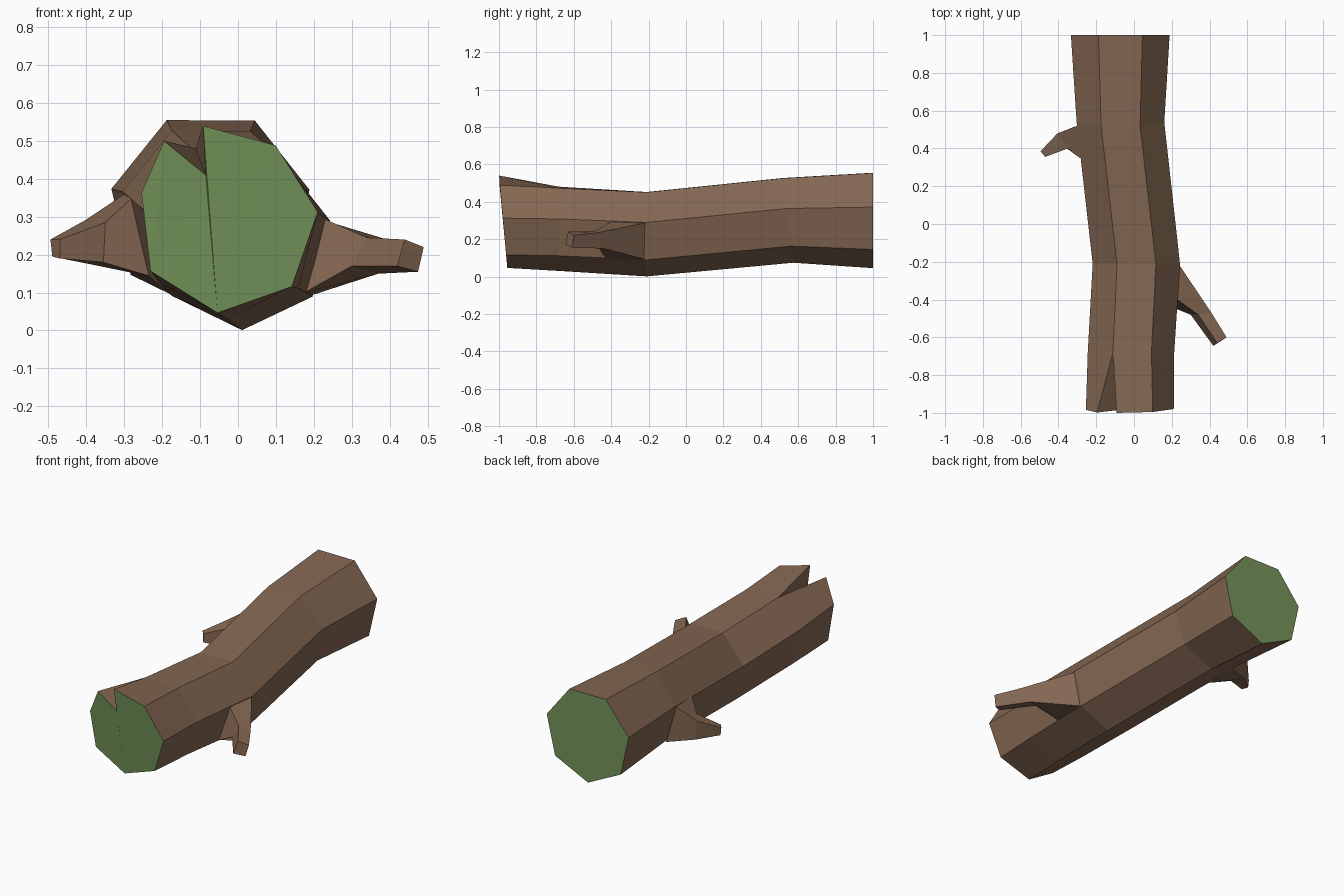
import bpy, bmesh, math
from mathutils import Vector

cube = bpy.data.objects.get("Cube")
if cube:
    bpy.data.objects.remove(cube, do_unlink=True)


def make_material(name, color):
    mat = bpy.data.materials.new(name)
    mat.use_nodes = True
    mat.diffuse_color = color
    mat.node_tree.nodes["Principled BSDF"].inputs["Base Color"].default_value = color
    return mat


bark = make_material("brown bark", (0.235, 0.138, 0.086, 1))
cut_wood = make_material("green cut wood", (0.178, 0.30, 0.103, 1))


def finish(bm, name, materials):
    bmesh.ops.recalc_face_normals(bm, faces=bm.faces)
    mesh = bpy.data.meshes.new(name)
    bm.to_mesh(mesh)
    bm.free()
    for mat in materials:
        mesh.materials.append(mat)
    obj = bpy.data.objects.new(name, mesh)
    bpy.context.collection.objects.link(obj)
    return obj


SIDES = 7


def ring(bm, y, x, z, radius, first_side, tilt):
    """Heptagon around the log axis, tilted so y changes with height."""
    verts = []
    for i in range(SIDES):
        a = math.radians(first_side) + math.tau * (1 - i) / SIDES
        h = radius * math.sin(a)
        verts.append(bm.verts.new((x + radius * math.cos(a), y + tilt * h, z + h)))
    return verts


def bridge(bm, a, b, skip=()):
    n = len(a)
    for i in range(n):
        if i not in skip:
            j = (i + 1) % n
            bm.faces.new((a[i], a[j], b[j], b[i]))


# Trunk: bent seven-sided log
bm = bmesh.new()
front = ring(bm, -0.977, -0.028, 0.285, 0.24, 58, -0.09)
split = ring(bm, -0.68, -0.018, 0.265, 0.235, 62, 0)
waist = ring(bm, -0.21, 0.012, 0.238, 0.237, 64, 0)
bend = ring(bm, 0.545, -0.072, 0.312, 0.238, 64, -0.12)
back = ring(bm, 1.0, -0.073, 0.313, 0.268, 64, 0)
for a, b in ((split, waist), (waist, bend), (bend, back)):
    bridge(bm, a, b)

# Wedge-shaped split at the front end
bridge(bm, front, split, skip=(0, SIDES - 1))
lip_left, lip_right = front[0], bm.verts.new((-0.195, -0.998, 0.50))
lip_left.co = (-0.092, -1.0, 0.54)
notch = bm.verts.new((-0.085, -0.985, 0.41))
bm.faces.new((lip_left, front[1], split[1], split[0]))
bm.faces.new((front[-1], lip_right, split[0], split[-1]))
bm.faces.new((lip_right, notch, split[0]))
bm.faces.new((notch, lip_left, split[0]))

# Cut ends
ends = [bm.faces.new(front + [lip_right, notch]), bm.faces.new(back)]
for face in ends:
    face.material_index = 1
bmesh.ops.triangulate(bm, faces=ends[:1])
finish(bm, "trunk", [bark, cut_wood])


# Branch stubs: four-sided sections ordered base, neck, tip
def branch(name, sections):
    bm = bmesh.new()
    loops = [[bm.verts.new(Vector(p)) for p in s] for s in sections]
    for a, b in zip(loops, loops[1:]):
        bridge(bm, a, b)
    bm.faces.new(loops[0])
    bm.faces.new(loops[-1])
    finish(bm, name, [bark])


branch("left_branch", [
    [(0.235, -0.21, 0.288), (0.215, -0.39, 0.30), (0.175, -0.43, 0.10), (0.185, -0.21, 0.09)],
    [(0.41, -0.47, 0.235), (0.34, -0.48, 0.245), (0.30, -0.48, 0.17), (0.37, -0.44, 0.15)],
    [(0.49, -0.60, 0.22), (0.44, -0.63, 0.24), (0.42, -0.645, 0.17), (0.475, -0.61, 0.155)],
])
branch("right_branch", [
    [(-0.30, 0.52, 0.36), (-0.28, 0.345, 0.35), (-0.22, 0.345, 0.14), (-0.25, 0.54, 0.15)],
    [(-0.405, 0.48, 0.29), (-0.35, 0.40, 0.285), (-0.355, 0.40, 0.18), (-0.39, 0.47, 0.175)],
    [(-0.495, 0.385, 0.24), (-0.47, 0.355, 0.24), (-0.47, 0.355, 0.19), (-0.49, 0.385, 0.195)],
])
